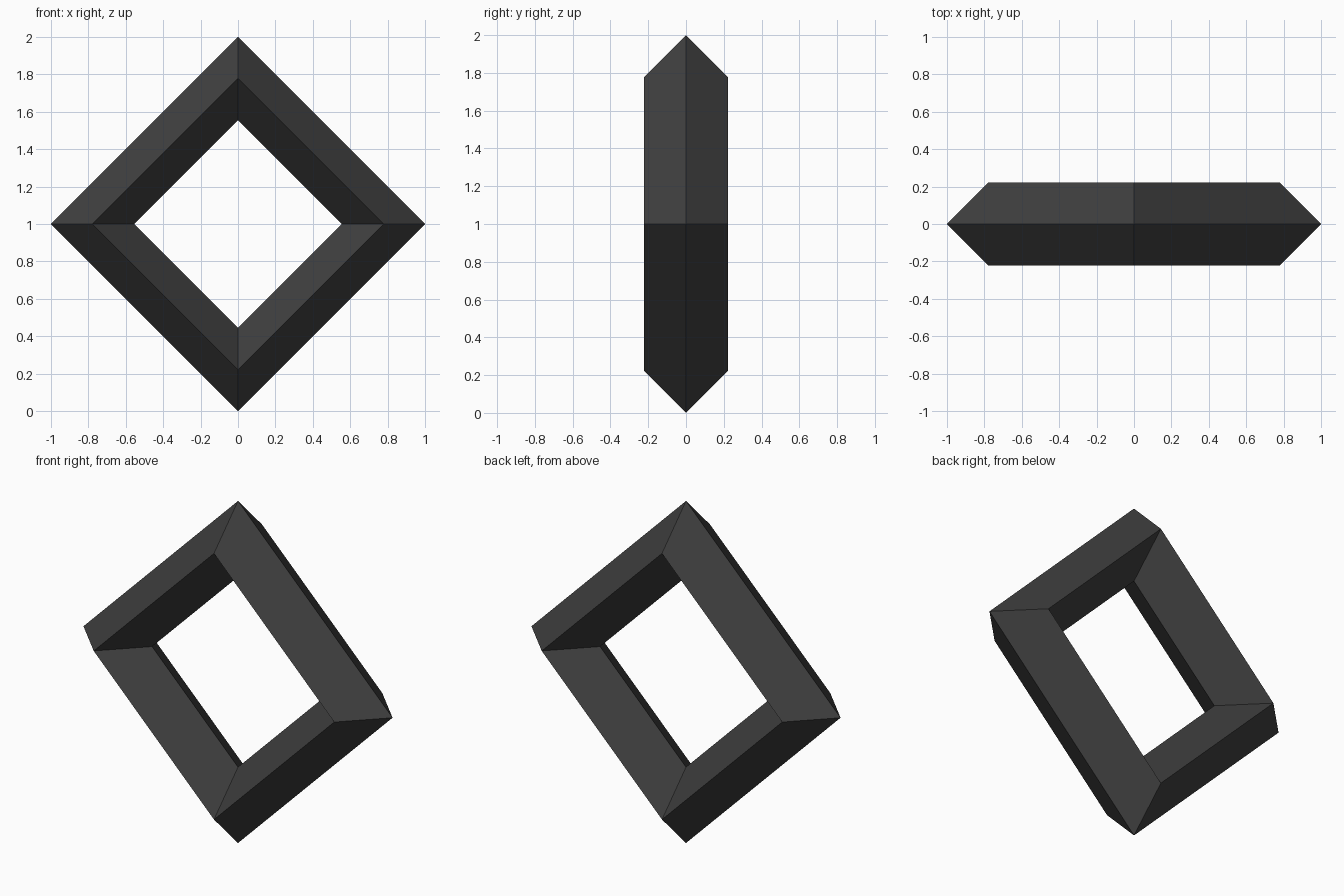
import bpy, math

if "Cube" in bpy.data.objects:
    bpy.data.objects.remove(bpy.data.objects["Cube"])

# Dark grey material
mat = bpy.data.materials.new("dark_grey")
mat.diffuse_color = (0.05, 0.05, 0.05, 1.0)
mat.use_nodes = True
mat.node_tree.nodes["Principled BSDF"].inputs["Base Color"].default_value = mat.diffuse_color

# Four-sided ring with a diamond cross-section, standing upright on one corner
bpy.ops.mesh.primitive_torus_add(
    major_segments=4, minor_segments=4,
    major_radius=0.778, minor_radius=0.222,
    location=(0, 0, 1), rotation=(math.pi / 2, 0, 0))
ring = bpy.context.object
ring.name = "diamond_ring_frame"
ring.data.materials.append(mat)
bpy.ops.object.shade_flat()
bpy.ops.object.transform_apply(location=True, rotation=True, scale=True)
